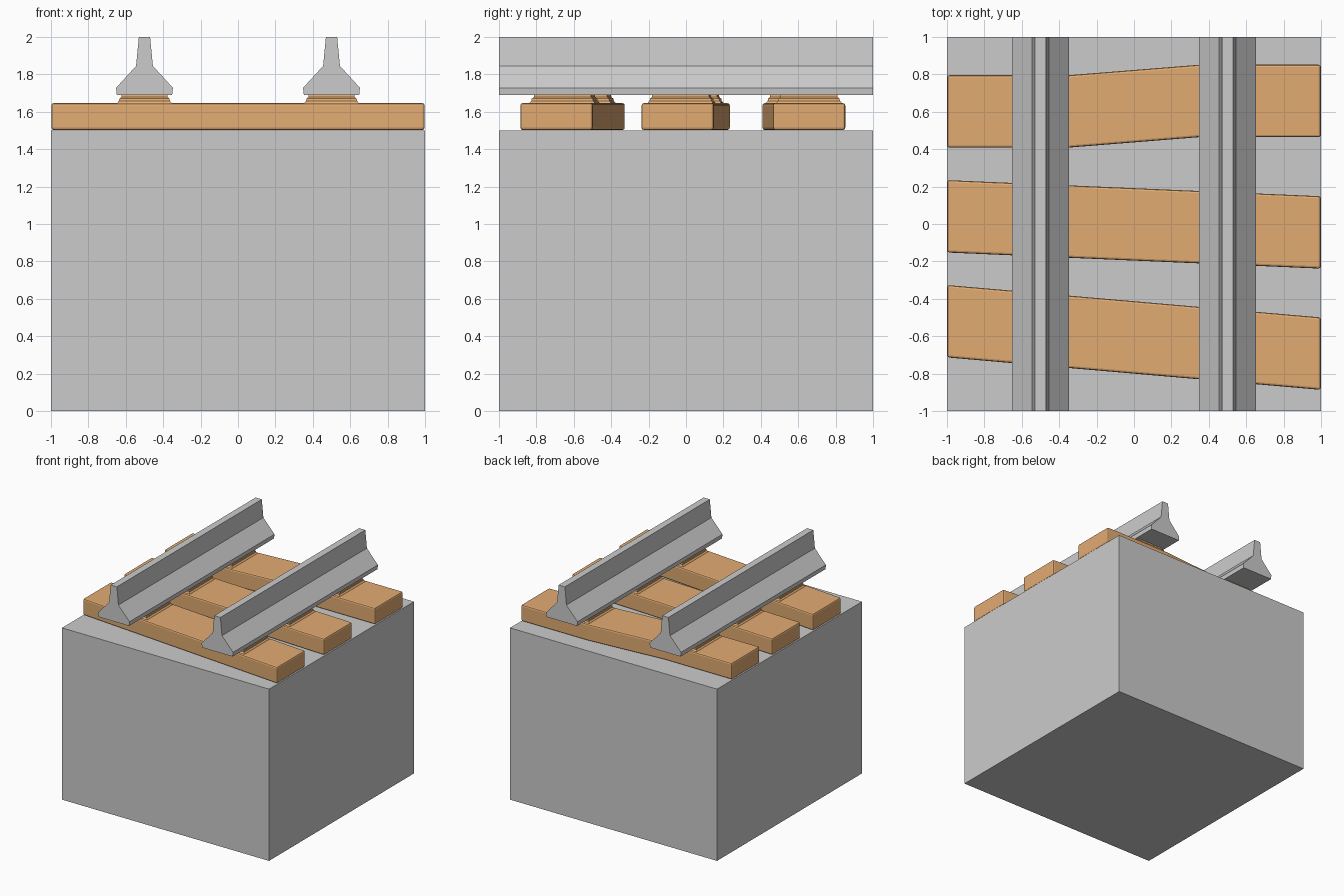
import bpy, bmesh

if "Cube" in bpy.data.objects:
    bpy.data.objects.remove(bpy.data.objects["Cube"])

wood = bpy.data.materials.new("wood")
wood.diffuse_color = (0.76, 0.41, 0.17, 1)
wood.use_nodes = True
wood.node_tree.nodes["Principled BSDF"].inputs["Base Color"].default_value = wood.diffuse_color


def make_object(name, bm, mat=None):
    bmesh.ops.recalc_face_normals(bm, faces=bm.faces)
    me = bpy.data.meshes.new(name)
    bm.to_mesh(me)
    bm.free()
    ob = bpy.data.objects.new(name, me)
    bpy.context.collection.objects.link(ob)
    if mat:
        me.materials.append(mat)
    return ob


def loft(bm, rings):
    """Skin a list of equal-length point rings and cap both ends."""
    loops = [[bm.verts.new(p) for p in ring] for ring in rings]
    n = len(loops[0])
    for a, b in zip(loops, loops[1:]):
        for i in range(n):
            j = (i + 1) % n
            bm.faces.new((a[i], a[j], b[j], b[i]))
    bm.faces.new(loops[0][::-1])
    bm.faces.new(loops[-1])


# Ground block
bm = bmesh.new()
loft(bm, [[(-1, -1, z), (1, -1, z), (1, 1, z), (-1, 1, z)] for z in (0, 1.5)])
make_object("ground_block", bm)

# Rails: mirrored half profile swept along y
half = [(0.148, 1.69), (0.152, 1.728), (0.045, 1.845), (0.03, 2.0)]
profile = half + [(-x, z) for x, z in reversed(half)]
for side, cx in (("left", -0.5), ("right", 0.5)):
    bm = bmesh.new()
    loft(bm, [[(cx + x, y, z) for x, z in profile] for y in (-1, 1)])
    make_object(side + "_rail", bm)

# Sleepers: centre line y at each x station
X = 0.998
W = 0.1935
paths = {
    "front": [(-X, -0.52), (X, -0.693)],
    "middle": [(-X, 0.041), (X, -0.045)],
    "back": [(-X, 0.602), (-0.35, 0.602), (0.35, 0.658), (X, 0.658)],
}


def centre_y(path, x):
    for (x0, y0), (x1, y1) in zip(path, path[1:]):
        if x <= x1:
            return y0 + (y1 - y0) * (x - x0) / (x1 - x0)


for name, path in paths.items():
    bm = bmesh.new()
    loft(bm, [[(x, y - W, 1.503), (x, y + W, 1.503), (x, y + W, 1.646), (x, y - W, 1.646)]
              for x, y in path])
    body = make_object(name + "_sleeper", bm, wood)
    bev = body.modifiers.new("bevel", "BEVEL")
    bev.width = 0.012
    bev.segments = 2
    bev.limit_method = 'ANGLE'

    # Stepped pads under each rail, following the sleeper's slant
    for side, cx in (("left", -0.5), ("right", 0.5)):
        bm = bmesh.new()
        rings = []
        for z, hx, inset in ((1.64, 0.152, 0.014), (1.652, 0.142, 0.022), (1.658, 0.136, 0.028),
                             (1.67, 0.134, 0.03), (1.678, 0.124, 0.04), (1.692, 0.122, 0.042)):
            h = W - inset
            rings.append([(cx + sx * hx, centre_y(path, cx + sx * hx) + sy * h, z)
                          for sx, sy in ((-1, -1), (1, -1), (1, 1), (-1, 1))])
        loft(bm, rings)
        make_object(f"{name}_{side}_pad", bm, wood)
